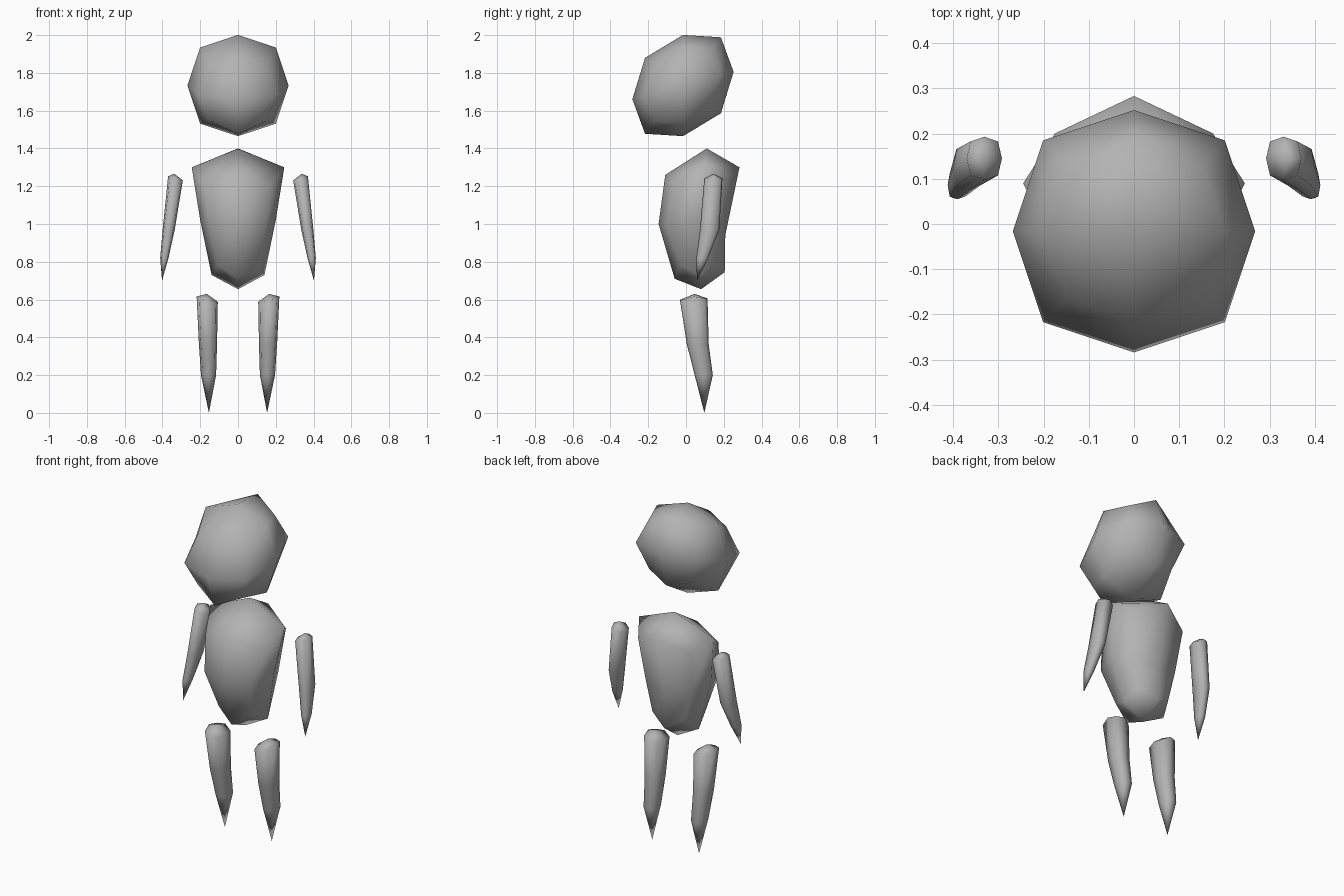
import bpy

if "Cube" in bpy.data.objects:
    bpy.data.objects.remove(bpy.data.objects["Cube"])

grey = bpy.data.materials.new("plain_grey")
grey.diffuse_color = (0.45, 0.45, 0.45, 1)
grey.use_nodes = True
grey.node_tree.nodes["Principled BSDF"].inputs["Base Color"].default_value = grey.diffuse_color


def ring(cx, cy, cz, rx, ry, k=0.75, dz=0.0, tilt_x=0.0, tilt_y=0.0):
    """Eight points: four on the axes and four corners (scaled k, raised dz)."""
    pts = []
    for x, y in ((1, 0), (1, 1), (0, 1), (-1, 1), (-1, 0), (-1, -1), (0, -1), (1, -1)):
        corner = x and y
        s = k if corner else 1.0
        px, py = x * rx * s, y * ry * s
        pts.append((cx + px, cy + py, cz + tilt_x * px + tilt_y * py + (dz if corner else 0)))
    return pts


def sym_ring(front, side, back, corner_front, corner_back):
    """Eight points mirrored over x; front and back are (y, z)."""
    def m(p):
        return (-p[0], p[1], p[2])
    return [side, corner_back, (0, *back), m(corner_back),
            m(side), m(corner_front), (0, *front), corner_front]


def loft(name, bottom, rings, top, pointed=False):
    """Join rings with quads; close with a four-quad cap or a pointed tip."""
    verts = [bottom] + [p for r in rings for p in r] + [top]
    n, last = len(rings), len(verts) - 1
    faces = []
    for r in range(n - 1):
        a, b = 1 + 8 * r, 9 + 8 * r
        for i in range(8):
            j = (i + 1) % 8
            faces.append((a + i, a + j, b + j, b + i))
    t = 1 + 8 * (n - 1)
    for i in (0, 2, 4, 6):
        j, l = i + 1, (i + 2) % 8
        faces.append((t + i, t + j, t + l, last))
        if not pointed:
            faces.append((0, 1 + l, 1 + j, 1 + i))
    if pointed:
        faces += [(0, 1 + (i + 1) % 8, 1 + i) for i in range(8)]
    me = bpy.data.meshes.new(name)
    me.from_pydata(verts, [], faces)
    me.materials.append(grey)
    for p in me.polygons:
        p.use_smooth = True
    ob = bpy.data.objects.new(name, me)
    bpy.context.collection.objects.link(ob)
    return ob


def mirrored(name, tip, rings, top):
    """Build a limb on +x and its mirror on -x."""
    def flip(p):
        return (-p[0], p[1], p[2])
    loft(name + "_left", tip, rings, top, True)
    # reorder the ring so the mirrored faces still point outward
    loft(name + "_right", flip(tip),
         [[flip(r[(4 - i) % 8]) for i in range(8)] for r in rings], flip(top), True)


# Head: rounded cube, sheared upward toward the back
R, S = 0.268, 0.27
hy, hz = -0.016, 1.733
loft("head", (0, hy, hz - R),
     [ring(0, hy, hz - 0.201, 0.201, 0.201, 0.741, 0.052, 0, S),
      ring(0, hy, hz, R, R, 0.75, 0, 0, S),
      ring(0, hy, hz + 0.201, 0.201, 0.201, 0.741, -0.052, 0, S)],
     (0, hy, hz + R))

# Torso: tapered block, wide at the shoulders
loft("torso", (0, 0.08, 0.655),
     [sym_ring((-0.06, 0.71), (0.14, 0.08, 0.73), (0.205, 0.745),
               (0.105, -0.03, 0.78), (0.105, 0.165, 0.80)),
      sym_ring((-0.145, 1.0), (0.20, 0.05, 1.02), (0.208, 0.94),
               (0.15, -0.10, 1.0), (0.15, 0.165, 0.98)),
      sym_ring((-0.11, 1.26), (0.245, 0.09, 1.30), (0.283, 1.30),
               (0.172, -0.06, 1.20), (0.175, 0.20, 1.23))],
     (0, 0.11, 1.40))

# Arms: slim, pointed at the hand
mirrored("arm", (0.402, 0.058, 0.70),
         [ring(0.39, 0.086, 0.82, 0.022, 0.031, 0.8),
          ring(0.367, 0.125, 0.97, 0.032, 0.051, 0.8),
          ring(0.331, 0.145, 1.242, 0.039, 0.048, 0.78, -0.01, 0.28, 0)],
         (0.338, 0.145, 1.266))

# Legs: bent slightly back, pointed at the foot
mirrored("leg", (0.154, 0.097, 0.0),
         [ring(0.156, 0.094, 0.20, 0.040, 0.048, 0.78),
          ring(0.159, 0.062, 0.365, 0.048, 0.058, 0.78),
          ring(0.163, 0.041, 0.602, 0.056, 0.073, 0.78, -0.01, 0.25, 0.05)],
         (0.165, 0.045, 0.63))
